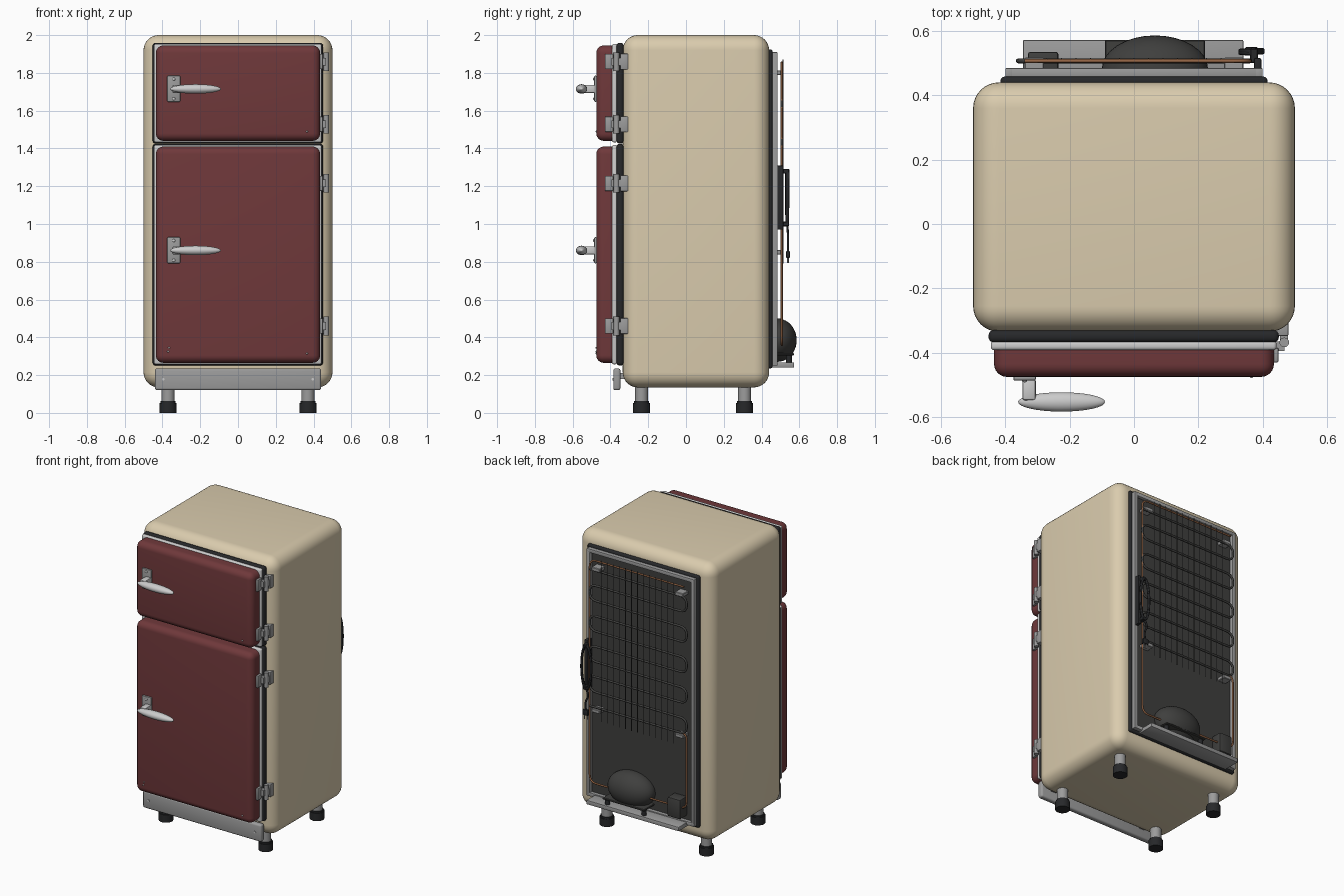
import bpy, bmesh, math
from mathutils import Vector

if "Cube" in bpy.data.objects:
    bpy.data.objects.remove(bpy.data.objects["Cube"])


def material(name, rgb):
    m = bpy.data.materials.new(name)
    m.diffuse_color = (*rgb, 1)
    m.use_nodes = True
    m.node_tree.nodes["Principled BSDF"].inputs["Base Color"].default_value = m.diffuse_color
    return m


CREAM = material("cream enamel", (0.70, 0.60, 0.42))
RED = material("red enamel", (0.16, 0.04, 0.043))
METAL = material("brushed metal", (0.33, 0.33, 0.33))
LIGHT = material("light metal", (0.58, 0.58, 0.57))
BLACK = material("black rubber", (0.02, 0.021, 0.023))
DARK = material("dark steel", (0.05, 0.05, 0.048))
COPPER = material("copper", (0.30, 0.13, 0.06))


def finish(ob, mat, angle=35):
    ob.data.materials.append(mat)
    bpy.ops.object.select_all(action='DESELECT')
    ob.select_set(True)
    bpy.context.view_layer.objects.active = ob
    bpy.ops.object.shade_smooth_by_angle(angle=math.radians(angle))
    return ob


def box(name, x, y, z, mat, r=0.0, seg=3, flat_back=False):
    """Box from (min, max) pairs; flat_back leaves the rim of the +y face sharp."""
    bm = bmesh.new()
    bmesh.ops.create_cube(bm, size=1)
    for v in bm.verts:
        v.co = [p[0] + (p[1] - p[0]) * (c + 0.5) for p, c in zip((x, y, z), v.co)]
    if r:
        edges = [e for e in bm.edges
                 if not (flat_back and all(v.co.y > y[1] - 1e-5 for v in e.verts))]
        bmesh.ops.bevel(bm, geom=edges, offset=r, segments=seg, profile=0.5,
                        affect='EDGES', clamp_overlap=True)
    me = bpy.data.meshes.new(name)
    bm.to_mesh(me)
    bm.free()
    ob = bpy.data.objects.new(name, me)
    bpy.context.collection.objects.link(ob)
    return finish(ob, mat)


def cyl(name, loc, r, depth, mat, axis='Z', sides=24):
    rot = {'Z': (0, 0, 0), 'Y': (math.pi / 2, 0, 0), 'X': (0, math.pi / 2, 0)}[axis]
    bpy.ops.mesh.primitive_cylinder_add(vertices=sides, radius=r, depth=depth,
                                        location=loc, rotation=rot)
    ob = bpy.context.object
    ob.name = name
    return finish(ob, mat)


def ellipsoid(name, loc, radii, mat):
    bpy.ops.mesh.primitive_uv_sphere_add(segments=32, ring_count=20, location=loc)
    ob = bpy.context.object
    ob.name = name
    ob.scale = radii
    return finish(ob, mat, 60)


def rounded(pts, r, steps=6):
    """Round the inner corners of a path."""
    pts = [Vector(p) for p in pts]
    out = [pts[0]]
    for a, b, c in zip(pts, pts[1:], pts[2:]):
        p = b + (a - b).normalized() * min(r, (a - b).length * 0.499)
        q = b + (c - b).normalized() * min(r, (c - b).length * 0.499)
        for i in range(steps + 1):
            t = i / steps
            out.append(p * (1 - t) ** 2 + b * (2 * t * (1 - t)) + q * t * t)
    return out + [pts[-1]]


def tube(name, pts, r, mat, res=2):
    cu = bpy.data.curves.new(name, 'CURVE')
    cu.dimensions = '3D'
    cu.bevel_depth = r
    cu.bevel_resolution = res
    cu.use_fill_caps = True
    sp = cu.splines.new('POLY')
    sp.points.add(len(pts) - 1)
    for p, co in zip(sp.points, pts):
        p.co = (*co, 1)
        p.radius = 1
    sp.use_smooth = True
    cu.materials.append(mat)
    ob = bpy.data.objects.new(name, cu)
    bpy.context.collection.objects.link(ob)
    return ob


# Cabinet
box("cabinet", (-0.5, 0.5), (-0.335, 0.44), (0.135, 2.0), CREAM, 0.08, 8)

# Doors with gasket, liner, handle and screws
for tag, z0, z1, hz in (("freezer", 1.44, 1.945, 1.715), ("fridge", 0.265, 1.41, 0.86)):
    box(tag + "_gasket", (-0.452, 0.45), (-0.368, -0.33), (z0 - 0.014, z1 + 0.014), BLACK, 0.016, 4)
    box(tag + "_liner", (-0.445, 0.443), (-0.392, -0.364), (z0 - 0.008, z1 + 0.008), LIGHT, 0.010, 3)
    box(tag + "_door", (-0.435, 0.435), (-0.475, -0.388), (z0, z1), RED, 0.04, 6, True)
    box(tag + "_handle_plate", (-0.375, -0.305), (-0.487, -0.470), (hz - 0.068, hz + 0.07), METAL, 0.006, 2)
    box(tag + "_handle_stem", (-0.347, -0.305), (-0.548, -0.48), (hz - 0.022, hz + 0.022), LIGHT, 0.008, 2)
    ellipsoid(tag + "_handle_lever", (-0.225, -0.553, hz), (0.135, 0.03, 0.025), LIGHT)
    for dz in (-0.052, 0.052):
        ellipsoid(tag + "_plate_screw", (-0.34, -0.487, hz + dz), (0.008, 0.005, 0.008), LIGHT)
    ellipsoid(tag + "_door_screw", (0.365, -0.475, z0 + 0.05), (0.005, 0.004, 0.005), LIGHT)
for x, z in ((-0.37, 0.325), (-0.365, 0.345)):
    ellipsoid("door_rivet", (x, -0.475, z), (0.005, 0.004, 0.005), LIGHT)

# Hinges
for z in (1.86, 1.528, 1.215, 0.46):
    cyl("hinge_pin", (0.467, -0.368, z), 0.015, 0.098, METAL, sides=16)
    box("hinge_door_leaf", (0.43, 0.449), (-0.43, -0.385), (z - 0.04, z + 0.04), METAL, 0.004, 2)
    box("hinge_door_link", (0.44, 0.467), (-0.395, -0.365), (z - 0.02, z + 0.02), METAL)
    box("hinge_body_leaf", (0.43, 0.48), (-0.348, -0.305), (z - 0.042, z + 0.042), METAL, 0.004, 2)
    box("hinge_body_link", (0.453, 0.478), (-0.37, -0.335), (z - 0.02, z + 0.02), METAL)

# Kick plate
box("kick_plate", (-0.44, 0.44), (-0.385, -0.347), (0.12, 0.235), METAL, 0.012, 3)
for s in (-1, 1):
    box("kick_plate_bracket", (s * 0.35 - 0.02, s * 0.35 + 0.02), (-0.355, -0.29), (0.18, 0.21), METAL)
    cyl("kick_plate_screw", (s * 0.395, -0.386, 0.178), 0.007, 0.006, LIGHT, 'Y', 12)

# Feet
for x in (-0.37, 0.37):
    for y in (-0.235, 0.31):
        cyl("foot_stem", (x, y, 0.10), 0.034, 0.10, METAL)
        cyl("foot_collar", (x, y, 0.052), 0.040, 0.02, BLACK)
        cyl("foot_pad", (x, y, 0.026), 0.045, 0.052, BLACK)

# Back panel and its frame
box("back_gasket", (-0.415, 0.415), (0.43, 0.458), (0.235, 1.925), BLACK, 0.012, 3)
box("back_panel", (-0.39, 0.39), (0.45, 0.463), (0.255, 1.905), DARK)
for s in (-1, 1):
    box("frame_rail", (s * 0.3875 - 0.0125, s * 0.3875 + 0.0125), (0.455, 0.485), (0.25, 1.91), METAL, 0.004, 2)
for z in (0.25, 1.885):
    box("frame_crossbar", (-0.4, 0.4), (0.455, 0.485), (z, z + 0.025), METAL, 0.004, 2)

# Condenser: serpentine tube, vertical wires, brackets
runs, Y = 10, 0.507
path = []
for i in range(runs):
    z = 1.79 - i * 0.102
    ends = [(0.36, Y, z), (-0.36, Y, z)]
    path += ends if i % 2 == 0 else ends[::-1]
tube("condenser_coil", rounded(path, 0.05), 0.0075, DARK)
for i in range(13):
    x = -0.27 + i * 0.045
    tube("condenser_wire", [(x, Y + 0.007, 0.79), (x, Y + 0.007, 1.87)], 0.0025, DARK, 0)
for x in (-0.31, 0.31):
    for z in (0.85, 1.80):
        box("condenser_bracket", (x - 0.03, x + 0.03), (0.46, 0.517), (z - 0.012, z + 0.012), METAL, 0.003, 1)

# Copper lines between condenser and compressor
tube("suction_line", rounded([(-0.34, Y, 1.855), (0.36, Y, 1.855), (0.36, Y, 0.36), (0.18, Y, 0.36)], 0.05), 0.006, COPPER)
tube("discharge_line", rounded([(-0.30, Y, 0.872), (-0.36, Y, 0.872), (-0.36, Y, 0.37), (-0.05, Y, 0.37)], 0.05), 0.006, COPPER)

# Compressor, base, tray and capacitor box
ellipsoid("compressor", (0.065, 0.482, 0.385), (0.165, 0.104, 0.115), DARK)
box("compressor_base", (-0.09, 0.22), (0.46, 0.572), (0.305, 0.317), DARK, 0.003, 1)
for x in (-0.07, 0.20):
    cyl("compressor_mount", (x, 0.545, 0.287), 0.015, 0.04, BLACK, sides=16)
box("drip_tray", (-0.345, 0.34), (0.455, 0.572), (0.24, 0.268), METAL, 0.004, 2)
box("capacitor_box", (-0.33, -0.235), (0.455, 0.535), (0.30, 0.43), DARK, 0.008, 2)

# Coiled power cord, its holder and plug
box("cord_holder", (0.373, 0.396), (0.455, 0.516), (0.97, 1.31), BLACK, 0.006, 2)
cord = []
for i in range(97):
    a = math.pi / 2 + 2 * math.pi * i / 32
    cord.append((0.365 + 0.035 * math.cos(a), 0.530 + 0.012 * i / 96, 1.14 + 0.145 * math.sin(a)))
tube("power_cord", cord, 0.006, BLACK)
tube("cord_tail", rounded([(0.365, 0.536, 0.995), (0.345, 0.54, 0.95), (0.37, 0.54, 0.91), (0.365, 0.54, 0.85)], 0.03), 0.006, BLACK)
for z in (1.28, 1.0):
    box("cord_hook", (0.36, 0.385), (0.50, 0.545), (z - 0.012, z + 0.012), BLACK, 0.003, 1)
box("plug", (0.345, 0.385), (0.53, 0.55), (0.82, 0.858), BLACK, 0.005, 2)
for x in (0.355, 0.375):
    cyl("plug_prong", (x, 0.54, 0.808), 0.004, 0.03, METAL, sides=10)
